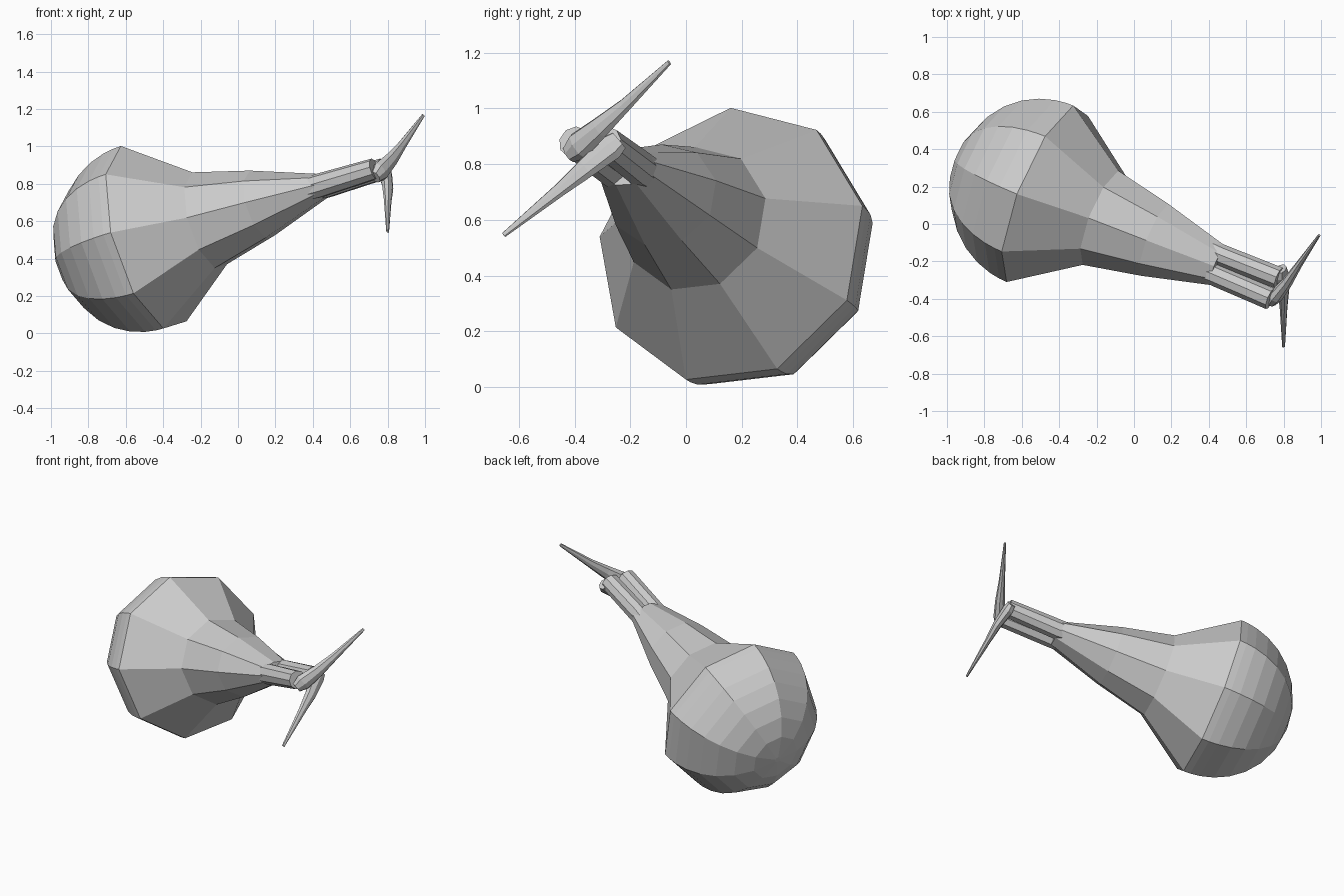
import bpy, bmesh, math
from mathutils import Vector

if "Cube" in bpy.data.objects:
    bpy.data.objects.remove(bpy.data.objects["Cube"])

# Leaning main axis with its sideways and upward directions
N = Vector((0.89, -0.367, 0.268)).normalized()
S = N.cross(Vector((0, 0, 1))).normalized()
V = S.cross(N).normalized()
C = Vector((-0.477, 0.162, 0.509))


def loft(name, rings, sides, start, s=S, v=V):
    """Skin rings given as (centre, half width, half height), capped at both ends."""
    bm = bmesh.new()
    loops = []
    for c, a, b in rings:
        loop = []
        for k in range(sides):
            ang = math.radians(start) + 2 * math.pi * k / sides
            loop.append(bm.verts.new(c + s * a * math.sin(ang) + v * b * math.cos(ang)))
        loops.append(loop)
    for p, q in zip(loops, loops[1:]):
        for k in range(sides):
            j = (k + 1) % sides
            bm.faces.new((p[k], p[j], q[j], q[k]))
    bm.faces.new(loops[0])
    bm.faces.new(loops[-1])
    bmesh.ops.recalc_face_normals(bm, faces=bm.faces)
    mesh = bpy.data.meshes.new(name)
    bm.to_mesh(mesh)
    bm.free()
    obj = bpy.data.objects.new(name, mesh)
    bpy.context.collection.objects.link(obj)
    return obj


# Round sack: rear dome, wide ring, then the tapering neck
R = 0.515
body = []
for deg in (88, 72, 58, 45, 33, 22, 12, 5):
    a = math.radians(deg)
    body.append((C - N * R * math.sin(a), R * math.cos(a), R * math.cos(a)))
for t, w, h in ((0, R, R), (0.35, 0.275, 0.27), (0.67, 0.21, 0.19), (1.04, 0.115, 0.068)):
    body.append((C + N * t, w, h))
loft("sack_body", body, 9, 6.5)

# Two gathered folds side by side at the end of the neck
for side, label in ((1, "front"), (-1, "back")):
    folds = [(C + N * t + S * side * off, r, h)
             for t, off, r, h in ((0.92, 0.06, 0.06, 0.06), (1.04, 0.055, 0.06, 0.066),
                                  (1.38, 0.06, 0.06, 0.058))]
    loft(label + "_neck_fold", folds, 9, 0)


# Tapered tie ends crossing over the neck opening
def tie(name, points):
    pts = [Vector(p[:3]) for p in points]
    d = (pts[-1] - pts[0]).normalized()
    s = d.cross(N).normalized()
    v = s.cross(d)
    loft(name, [(c, p[3], p[3] * 0.7) for c, p in zip(pts, points)], 8, 0, s, v)


tie("upper_tie", [(0.735, -0.42, 0.835, 0.035), (0.76, -0.385, 0.865, 0.055),
                  (0.82, -0.31, 0.93, 0.042), (0.88, -0.22, 1.01, 0.027),
                  (0.99, -0.06, 1.165, 0.01)])
tie("lower_tie", [(0.785, -0.24, 0.885, 0.04), (0.785, -0.27, 0.86, 0.052),
                  (0.80, -0.36, 0.785, 0.04), (0.80, -0.45, 0.71, 0.027),
                  (0.80, -0.655, 0.545, 0.01)])
